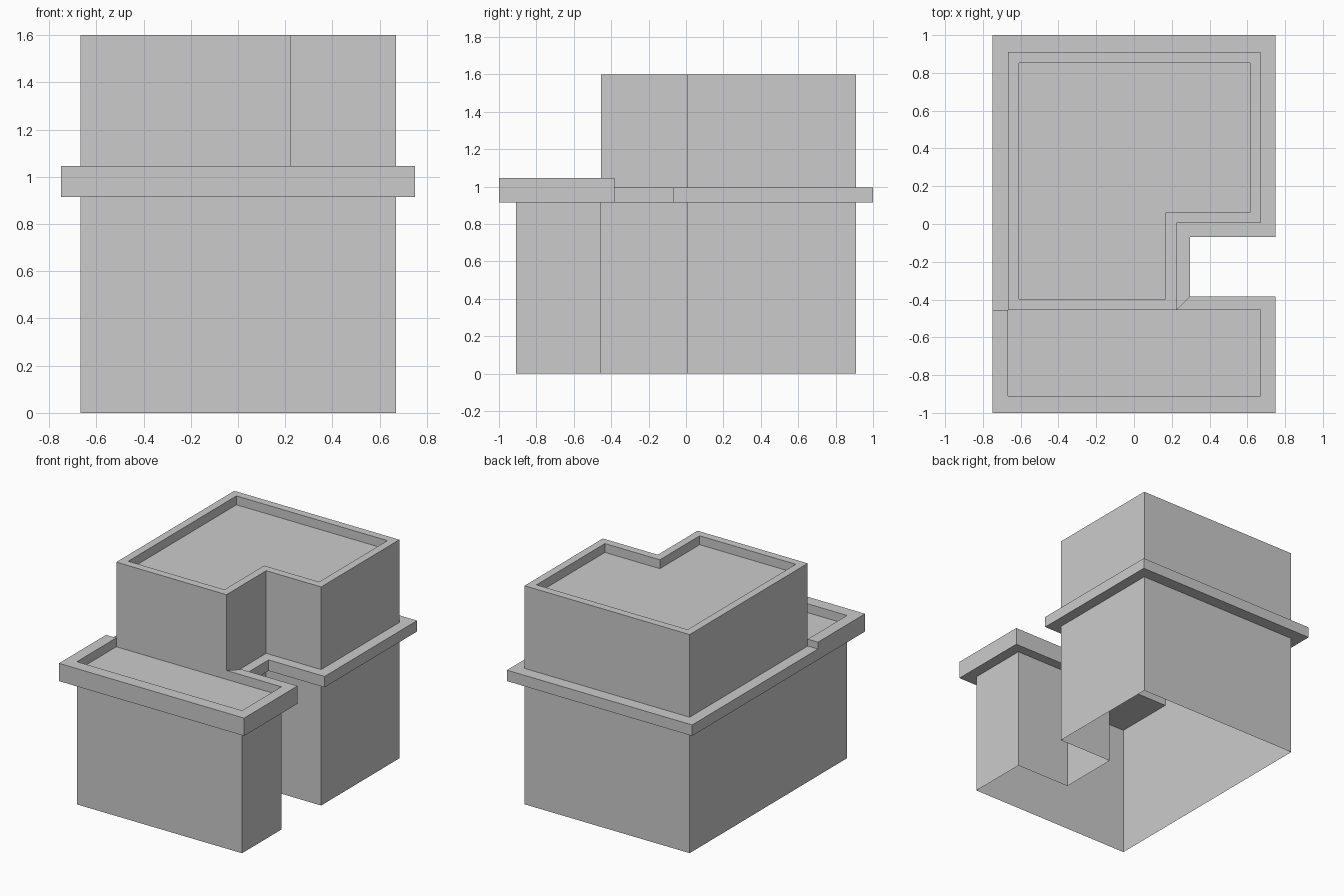
import bpy, bmesh

if "Cube" in bpy.data.objects:
    bpy.data.objects.remove(bpy.data.objects["Cube"])

L, R, F, B = -0.667, 0.67, -0.91, 0.91      # wall lines of the building
NX, NY0, NY1 = 0.225, -0.455, 0.005         # side notch
T = 0.057                                   # parapet thickness
BASE, LOW, HIGH, TERRACE, TOP, ROOF = 0.915, 0.995, 1.045, 0.98, 1.6, 1.535


def build(name, rings, closed=True, floor=None, caps=()):
    """Loft (path, z) rings into a sheet; add an optional floor and end caps."""
    bm = bmesh.new()
    rows = [[bm.verts.new((x, y, z)) for x, y in path] for path, z in rings]
    n = len(rows[0])
    for a, b in zip(rows, rows[1:]):
        for i in range(n if closed else n - 1):
            j = (i + 1) % n
            bm.faces.new((a[i], a[j], b[j], b[i]))
    if floor:
        path, z = floor
        bm.faces.new([bm.verts.new((x, y, z)) for x, y in path])
    for cap in caps:
        bm.faces.new([bm.verts.new(p) for p in cap])
    bmesh.ops.remove_doubles(bm, verts=bm.verts, dist=1e-5)
    me = bpy.data.meshes.new(name)
    bm.to_mesh(me)
    bm.free()
    ob = bpy.data.objects.new(name, me)
    bpy.context.collection.objects.link(ob)
    return ob


# Lower storey: hollow C-shaped walls, open underneath
plan = [(L, F), (R, F), (R, NY0), (NX, NY0), (NX, NY1), (R, NY1), (R, B), (L, B)]
build("lower_walls", [(plan, 0), (plan, TERRACE)])

# Upper storey: L-shaped walls, parapet and sunken roof
upper = [(L, NY0), (NX, NY0), (NX, NY1), (R, NY1), (R, B), (L, B)]
inner = [(L + T, NY0 + T), (NX - T, NY0 + T), (NX - T, NY1 + T),
         (R - T, NY1 + T), (R - T, B - T), (L + T, B - T)]
build("upper_storey", [(upper, TERRACE), (upper, TOP), (inner, TOP), (inner, ROOF)],
      floor=(inner, ROOF))

# Tall ledge around the front terrace, with the terrace floor
t_in = [(L, NY0), (L, F), (R, F), (R, NY0), (NX, NY0)]
t_out = [(-0.75, NY0), (-0.75, -1), (0.75, -1), (0.75, -0.383), (0.297, -0.383)]
caps = []
for k, order in ((0, 1), (-1, -1)):
    (xi, yi), (xo, yo) = t_in[k], t_out[k]
    caps.append([(xi, yi, LOW), (xo, yo, LOW), (xo, yo, HIGH), (xi, yi, HIGH)][::order])
build("terrace_ledge",
      [(t_in, BASE), (t_out, BASE), (t_out, HIGH), (t_in, HIGH), (t_in, TERRACE)],
      closed=False, floor=([(L, F), (R, F), (R, NY0), (L, NY0)], TERRACE), caps=caps)

# Low ledge around the notch, sides and back
l_in = [(NX, NY0), (NX, NY1), (R, NY1), (R, B), (L, B), (L, NY0)]
l_out = [(0.297, -0.383), (0.297, -0.07), (0.75, -0.07), (0.75, 1), (-0.75, 1), (-0.75, NY0)]
build("low_ledge", [(l_in, BASE), (l_out, BASE), (l_out, LOW), (l_in, LOW)], closed=False)
